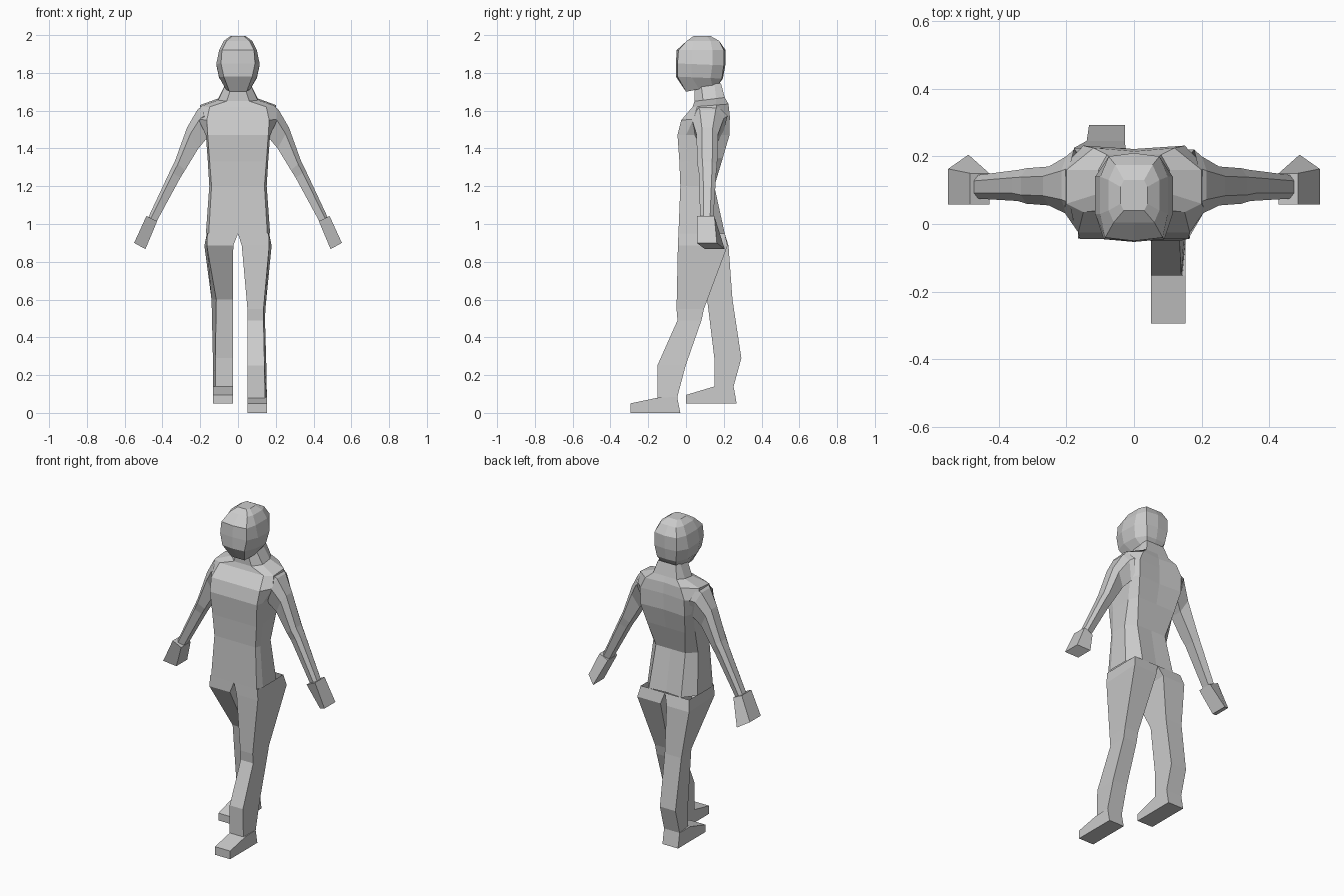
import bpy, bmesh


def loft(name, rings, cap_start=True, cap_end=True):
    """Skin a list of equal-length point rings."""
    bm = bmesh.new()
    vs = [[bm.verts.new(p) for p in r] for r in rings]
    n = len(rings[0])
    for a, b in zip(vs, vs[1:]):
        for i in range(n):
            j = (i + 1) % n
            bm.faces.new((a[i], a[j], b[j], b[i]))
    if cap_start:
        bm.faces.new(vs[0][::-1])
    if cap_end:
        bm.faces.new(vs[-1])
    bmesh.ops.recalc_face_normals(bm, faces=bm.faces)
    me = bpy.data.meshes.new(name)
    bm.to_mesh(me)
    bm.free()
    ob = bpy.data.objects.new(name, me)
    bpy.context.collection.objects.link(ob)
    return ob


def body_ring(zf, zb, fw, fy, sw, s0, s1, bw, by, cf=0.0, cb=0.0):
    """Symmetric ten-sided ring: front, side and back half widths; z tilts front to back."""
    half = [(fw, fy), (sw, s0), (sw, s1), (bw, by)]
    pts = [(0, fy + cf)] + half + [(0, by + cb)] + [(-x, y) for x, y in half[::-1]]
    return [(x, y, zf + (zb - zf) * (y - fy) / (by - fy)) for x, y in pts]


# Torso and neck
loft("torso", [body_ring(*r) for r in [
    (0.95, 0.95, 0.155, -0.04, 0.17, 0.0, 0.13, 0.11, 0.205, 0, -0.01),
    (1.20, 1.20, 0.14, -0.03, 0.152, 0.0, 0.10, 0.10, 0.15),
    (1.33, 1.35, 0.15, -0.035, 0.16, 0.01, 0.14, 0.13, 0.195),
    (1.47, 1.47, 0.16, -0.045, 0.17, 0.0, 0.17, 0.15, 0.23, 0, -0.01),
    (1.55, 1.57, 0.165, -0.025, 0.21, 0.04, 0.17, 0.15, 0.232, 0, -0.01),
    (1.62, 1.635, 0.15, 0.035, 0.20, 0.06, 0.16, 0.12, 0.225, 0, -0.01),
    (1.65, 1.67, 0.06, 0.045, 0.105, 0.09, 0.16, 0.08, 0.205),
    (1.74, 1.745, 0.03, 0.045, 0.065, 0.08, 0.15, 0.06, 0.185),
]], False, False)

# Head
loft("head", [body_ring(*r) for r in [
    (1.70, 1.735, 0.045, 0.00, 0.065, 0.07, 0.14, 0.05, 0.17),
    (1.78, 1.77, 0.075, -0.045, 0.10, 0.03, 0.13, 0.065, 0.19, -0.008, 0.005),
    (1.85, 1.84, 0.09, -0.045, 0.115, 0.03, 0.14, 0.075, 0.20, -0.008, 0.008),
    (1.92, 1.92, 0.085, -0.04, 0.10, 0.03, 0.14, 0.075, 0.20, -0.01, 0.01),
    (1.97, 1.97, 0.06, 0.005, 0.075, 0.04, 0.13, 0.055, 0.175),
    (1.995, 1.995, 0.03, 0.04, 0.04, 0.06, 0.11, 0.03, 0.13),
]])


def leg(name, s, sections, foot):
    rings = [[(s * xi, y0, z), (s * xf, y0, z), (s * xb, y1, z), (s * xi, y1, z)]
             for z, xi, xf, xb, y0, y1 in sections]
    loft(name + "_leg", rings, False, False)
    x0, x1 = sections[-1][1], sections[-1][3]
    loft(name + "_foot", [[(s * x, y, z) for y, z in foot] for x in (x0, x1)])


# Forward leg
leg("forward", 1, [
    (0.95, 0.0, 0.162, 0.165, -0.04, 0.205),
    (0.885, 0.02, 0.165, 0.178, -0.043, 0.22),
    (0.55, 0.05, 0.135, 0.145, -0.05, 0.095),
    (0.49, 0.05, 0.135, 0.143, -0.045, 0.082),
    (0.25, 0.05, 0.14, 0.15, -0.152, -0.002),
    (0.08, 0.05, 0.143, 0.153, -0.152, -0.047)],
    [(-0.295, 0), (-0.295, 0.05), (-0.152, 0.08), (-0.047, 0.085), (-0.03, 0)])

# Trailing leg
leg("trailing", -1, [
    (0.95, 0.0, 0.162, 0.165, -0.04, 0.205),
    (0.885, 0.025, 0.165, 0.178, -0.043, 0.225),
    (0.60, 0.027, 0.115, 0.14, 0.112, 0.246),
    (0.29, 0.027, 0.12, 0.133, 0.15, 0.293),
    (0.14, 0.027, 0.12, 0.133, 0.15, 0.252)],
    [(0, 0.05), (0, 0.095), (0.15, 0.14), (0.252, 0.14), (0.268, 0.05)])

# Arms: outer point, inner point, front and back depth
ARM = [((0.19, 1.625), (0.15, 1.45), 0.01, 0.22),
       ((0.215, 1.605), (0.168, 1.45), 0.03, 0.20),
       ((0.27, 1.51), (0.21, 1.40), 0.055, 0.17),
       ((0.335, 1.33), (0.28, 1.285), 0.06, 0.165),
       ((0.36, 1.28), (0.305, 1.245), 0.068, 0.16),
       ((0.475, 1.035), (0.43, 1.015), 0.075, 0.145)]
SECTION = [(0, .25), (0, .75), (.3, 1), (1, .85), (1, .15), (.3, 0)]
for side, s in (("left", 1), ("right", -1)):
    loft(side + "_arm", [
        [(s * (o[0] + (i[0] - o[0]) * t), y0 + (y1 - y0) * u, o[1] + (i[1] - o[1]) * t)
         for t, u in SECTION] for o, i, y0, y1 in ARM], False, False)
    # Hand block, skewed backwards along its inner lower edge
    loft(side + "_hand", [
        [(s * 0.485, 0.057, 1.042), (s * 0.485, 0.15, 1.042),
         (s * 0.428, 0.15, 1.015), (s * 0.428, 0.057, 1.015)],
        [(s * 0.55, 0.057, 0.90), (s * 0.55, 0.163, 0.90),
         (s * 0.49, 0.205, 0.867), (s * 0.49, 0.10, 0.867)]])
